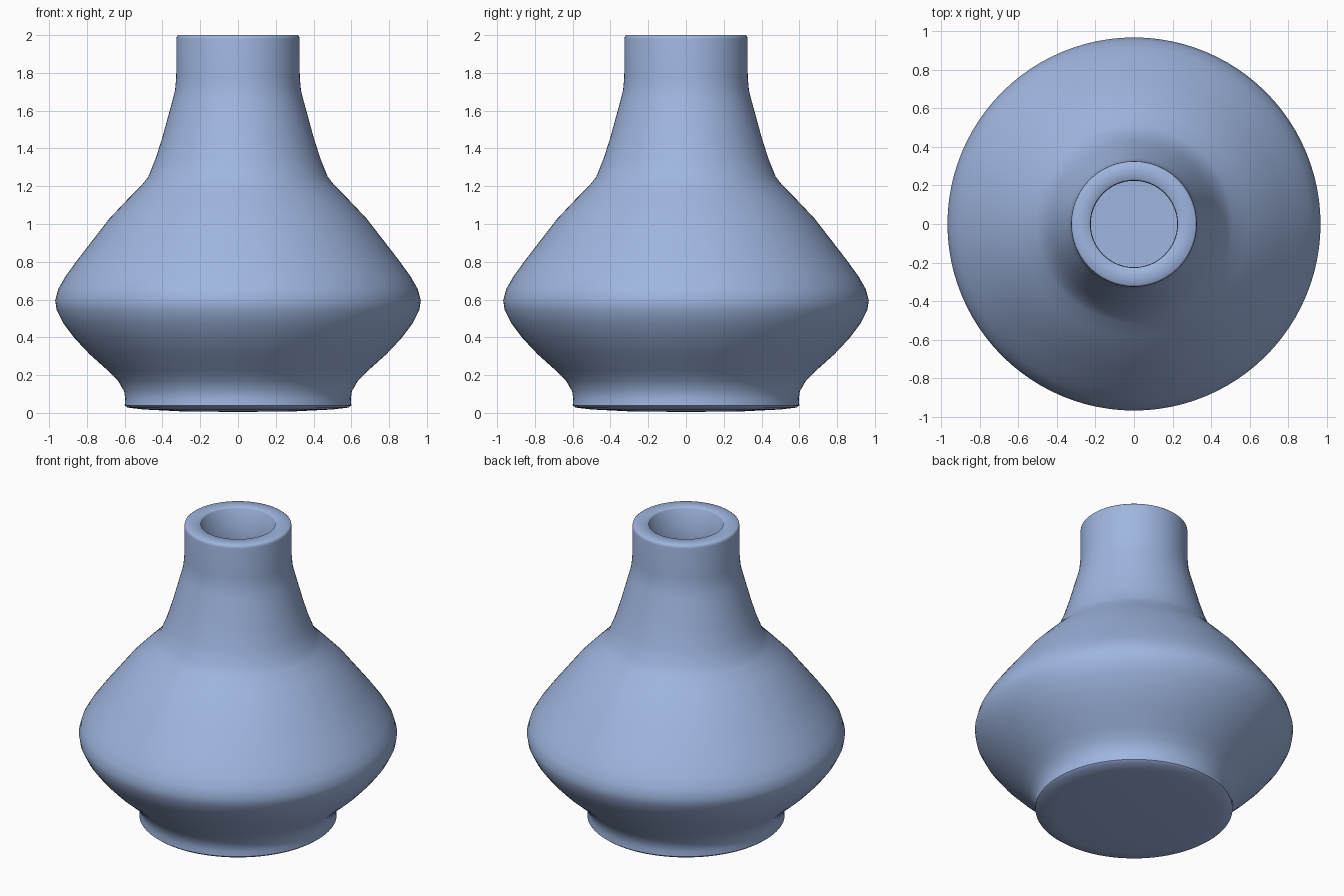
import bpy, bmesh, math

glaze = bpy.data.materials.new("blue_glaze")
glaze.diffuse_color = (0.35, 0.47, 0.75, 1)

# outer wall profile, (radius, height) from the base to the lip
outer = [(0, 0.005), (0.3, 0.008), (0.5, 0.018), (0.585, 0.028), (0.6, 0.04),
         (0.597, 0.075), (0.603, 0.115), (0.635, 0.17), (0.69, 0.225), (0.785, 0.31),
         (0.865, 0.395), (0.925, 0.475), (0.96, 0.545), (0.968, 0.595), (0.952, 0.655),
         (0.915, 0.72), (0.85, 0.81), (0.765, 0.92), (0.68, 1.03), (0.585, 1.13),
         (0.51, 1.205), (0.475, 1.25), (0.435, 1.35), (0.4, 1.46), (0.37, 1.57),
         (0.345, 1.66), (0.333, 1.71), (0.327, 1.78), (0.326, 1.98), (0.324, 1.993),
         (0.316, 2.0)]
# inner wall, from the mouth down to the hollow floor
inner = [(0.232, 2.0), (0.226, 1.994), (0.224, 1.74), (0.245, 1.62), (0.3, 1.43),
         (0.38, 1.21), (0.45, 1.12), (0.61, 0.95), (0.77, 0.74), (0.85, 0.63),
         (0.868, 0.585), (0.83, 0.5), (0.71, 0.37), (0.56, 0.23), (0.5, 0.14),
         (0.48, 0.112), (0.3, 0.108), (0, 0.105)]


def lathe(name, profile, sides):
    """Spin a profile about z into a smooth closed vessel."""
    bm = bmesh.new()
    verts = [bm.verts.new((r, 0, z)) for r, z in profile]
    edges = [bm.edges.new(pair) for pair in zip(verts, verts[1:])]
    bmesh.ops.spin(bm, geom=verts + edges, cent=(0, 0, 0), axis=(0, 0, 1),
                   angle=math.tau, steps=sides, use_merge=True)
    bmesh.ops.remove_doubles(bm, verts=bm.verts, dist=0.0005)
    bmesh.ops.recalc_face_normals(bm, faces=bm.faces)
    mesh = bpy.data.meshes.new(name)
    bm.to_mesh(mesh)
    bm.free()
    mesh.materials.append(glaze)
    obj = bpy.data.objects.new(name, mesh)
    bpy.context.collection.objects.link(obj)
    obj.select_set(True)
    bpy.context.view_layer.objects.active = obj
    bpy.ops.object.shade_smooth_by_angle(angle=math.radians(50))
    return obj


lathe("vase", outer + inner, 96)
